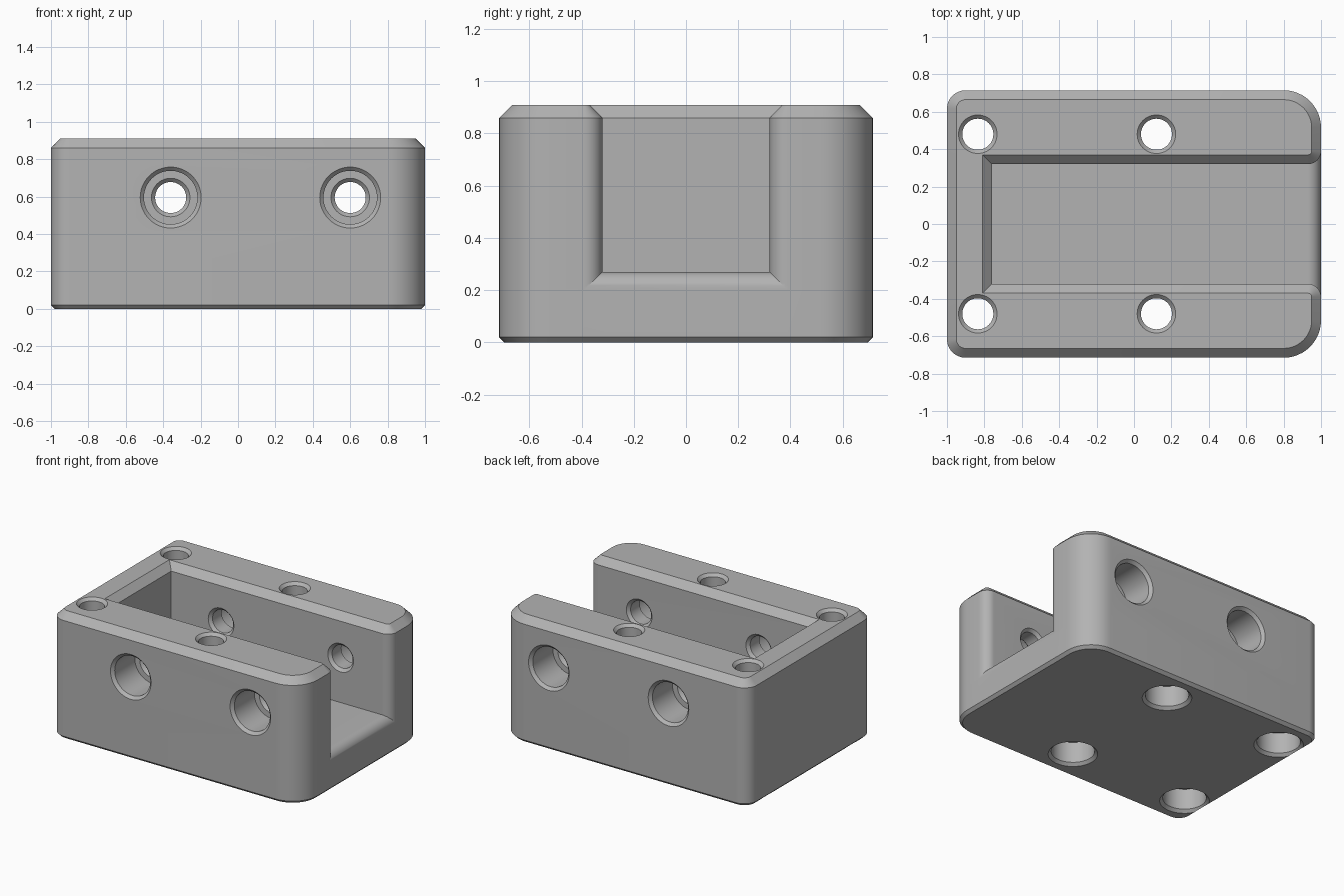
import bpy, bmesh
from math import sin, cos, pi, radians
from mathutils import Vector, Matrix

cube = bpy.data.objects.get("Cube")
if cube:
    bpy.data.objects.remove(cube, do_unlink=True)

HX, HY, HZ = 1.0, 0.715, 0.91       # half length, half width, height
FLOOR, WALL_Y, WALL_X = 0.27, 0.32, -0.76   # pocket
MOUTH = 0.07                        # rounding of the open end
STEPS = 12

grey = bpy.data.materials.new("grey plastic")
grey.use_nodes = True
grey.diffuse_color = (0.45, 0.45, 0.45, 1)
grey.node_tree.nodes["Principled BSDF"].inputs["Base Color"].default_value = grey.diffuse_color


def loft(name, rings):
    """Skin equal-length rings, cap both ends and weld collapsed points."""
    bm = bmesh.new()
    loops = [[bm.verts.new(p) for p in ring] for ring in rings]
    for low, high in zip(loops, loops[1:]):
        for i in range(len(low)):
            j = (i + 1) % len(low)
            bm.faces.new((low[i], low[j], high[j], high[i]))
    bm.faces.new(loops[0][::-1])
    bm.faces.new(loops[-1])
    bmesh.ops.remove_doubles(bm, verts=bm.verts, dist=1e-5)
    bmesh.ops.recalc_face_normals(bm, faces=bm.faces)
    mesh = bpy.data.meshes.new(name)
    bm.to_mesh(mesh)
    bm.free()
    mesh.materials.append(grey)
    ob = bpy.data.objects.new(name, mesh)
    bpy.context.collection.objects.link(ob)
    return ob


def arc(cx, cy, r, start, end):
    angles = [start + (end - start) * i / STEPS for i in range(STEPS + 1)]
    return [(cx + r * cos(radians(a)), cy + r * sin(radians(a))) for a in angles]


def outline(z, inset=0.0, opening=90, pocket=True):
    """U-shaped outline; opening is how far round the mouth arcs run."""
    def corner(sx, sy, r, start):
        return arc(sx * (HX - r), sy * (HY - r), r - inset, start, start + 90)
    mx, my = HX - MOUTH, WALL_Y + MOUTH
    r = MOUTH - inset
    lip = [(mx + r * cos(t), -my + r * sin(t))
           for t in (radians(min(90 * i / STEPS, opening)) for i in range(STEPS + 1))]
    inner = (WALL_X - inset, -WALL_Y - inset) if pocket else lip[-1]
    half = corner(-1, -1, 0.1, 180) + corner(1, -1, 0.2, 270) + lip + [inner]
    points = half + [(x, -y) for x, y in reversed(half)]
    return [Vector((x, y, z)) for x, y in points]


# Body: bottom chamfer, sides, rounded mouth, pocket floor, walls, top chamfer
rings = [outline(0, 0.02, 0, False), outline(0.02, 0, 0, False)]
for k in range(STEPS + 1):
    a = 90 * k / STEPS
    rings.append(outline(FLOOR - MOUTH + MOUTH * sin(radians(a)), 0, a, False))
rings += [outline(FLOOR), outline(HZ - 0.05), outline(HZ, 0.05)]
body = loft("mounting_block", rings)


# Screw holes: chamfered counterbore, then a chamfered through hole
def screw_hole(name, origin, direction, depth, length):
    c, bore, hole = 0.02, 0.143, 0.083
    profile = [(bore + 2 * c, -c), (bore, c), (bore, depth), (hole + c, depth),
               (hole, depth + c), (hole, length - c), (hole + 2 * c, length + c)]
    turn = Matrix.Translation(origin) @ Vector(direction).to_track_quat("Z", "Y").to_matrix().to_4x4()
    n = 48
    return loft(name, [[turn @ Vector((r * cos(2 * pi * i / n), r * sin(2 * pi * i / n), d))
                        for i in range(n)] for r, d in profile])


cutters = []
for s in (-1, 1):
    for x in (-0.835, 0.12):
        cutters.append(screw_hole("vertical_hole", (x, s * 0.48, 0), (0, 0, 1), 0.17, HZ))
    for x in (-0.36, 0.6):
        cutters.append(screw_hole("side_hole", (x, s * HY, 0.595), (0, -s, 0), 0.25, HY - WALL_Y))

bpy.ops.object.select_all(action="DESELECT")
body.select_set(True)
bpy.context.view_layer.objects.active = body
for cutter in cutters:
    cutter.hide_render = True
    mod = body.modifiers.new("hole", "BOOLEAN")
    mod.operation = "DIFFERENCE"
    mod.solver = "EXACT"
    mod.object = cutter
    bpy.ops.object.modifier_apply(modifier=mod.name)
    bpy.data.objects.remove(cutter, do_unlink=True)

bpy.ops.object.shade_smooth_by_angle(angle=radians(25))
